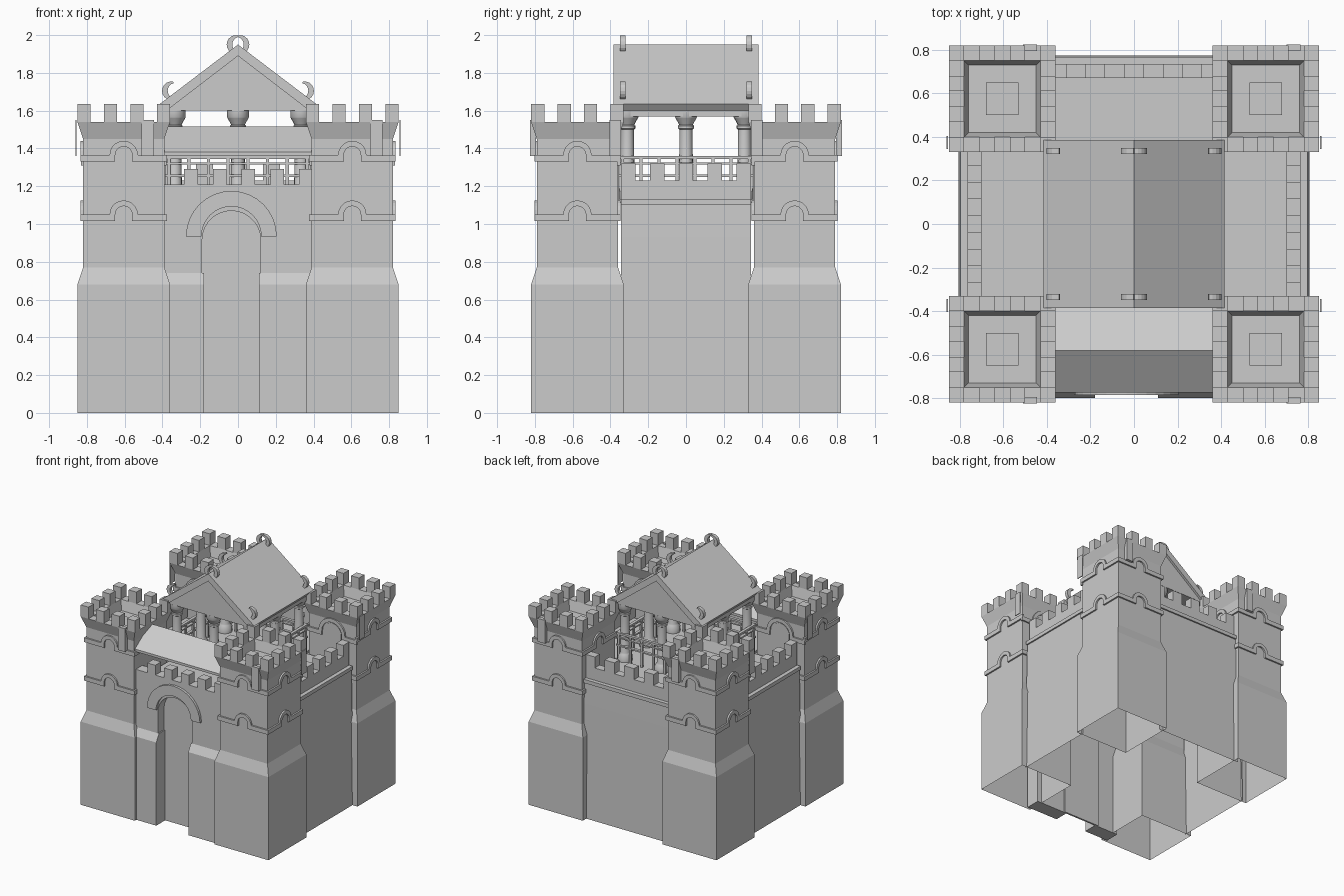
import bpy, bmesh
from math import sin, cos, pi, radians
from mathutils import Matrix, Vector

if "Cube" in bpy.data.objects:
    bpy.data.objects.remove(bpy.data.objects["Cube"])

I = Matrix.Identity(4)
def rot(deg): return Matrix.Rotation(radians(deg), 4, 'Z')

def finish(name, bm, M=I, smooth=False):
    bmesh.ops.recalc_face_normals(bm, faces=bm.faces)
    bm.transform(M)
    me = bpy.data.meshes.new(name)
    bm.to_mesh(me); bm.free()
    ob = bpy.data.objects.new(name, me)
    bpy.context.collection.objects.link(ob)
    if smooth:
        bpy.ops.object.select_all(action='DESELECT')
        ob.select_set(True)
        bpy.context.view_layer.objects.active = ob
        bpy.ops.object.shade_smooth_by_angle(angle=radians(35))
    return ob

def boxes(name, items, M=I):
    bm = bmesh.new()
    for lo, hi in items:
        lo, hi = Vector(lo), Vector(hi)
        s = hi - lo
        bmesh.ops.create_cube(bm, size=1, matrix=Matrix.Translation((lo + hi) / 2) @ Matrix.Diagonal((*s, 1)))
    return finish(name, bm, M)

def prism(name, pts, d0, d1, axis='Y', M=I):
    bm = bmesh.new()
    place = lambda u, v, d: (u, d, v) if axis == 'Y' else (d, u, v)
    f = bm.faces.new([bm.verts.new(place(u, v, d0)) for u, v in pts])
    ext = bmesh.ops.extrude_face_region(bm, geom=[f])
    shift = Vector(place(0, 0, d1 - d0))
    bmesh.ops.translate(bm, vec=shift, verts=[g for g in ext['geom'] if isinstance(g, bmesh.types.BMVert)])
    return finish(name, bm, M)

def sheet(name, pts, x0, x1, M=I):
    # open profile (y, z) swept along x
    bm = bmesh.new()
    rows = [(bm.verts.new((x0, y, z)), bm.verts.new((x1, y, z))) for y, z in pts]
    for a, b in zip(rows, rows[1:]):
        bm.faces.new((a[0], a[1], b[1], b[0]))
    return finish(name, bm, M)

def lathe(name, prof, n, M=I, smooth=False, phase=0.0, cap=True):
    bm = bmesh.new()
    rings = [[bm.verts.new((r * cos(2*pi*i/n + phase), r * sin(2*pi*i/n + phase), z)) for i in range(n)] for r, z in prof]
    for a, b in zip(rings, rings[1:]):
        for i in range(n):
            bm.faces.new((a[i], a[(i+1) % n], b[(i+1) % n], b[i]))
    if cap:
        bm.faces.new(rings[-1])
    return finish(name, bm, M, smooth)

def arc(cx, cz, r, a0, a1, n=10):
    return [(cx + r*cos(radians(a0 + (a1-a0)*i/n)), cz + r*sin(radians(a0 + (a1-a0)*i/n))) for i in range(n+1)]

# ---- Corner towers ----
def hood_band(z, r, w=.227, t=.035):
    # string course that arches over a window
    return ([(-w, z), (-r + .03, z)] + arc(0, z + t, r - .03, 180, 0) + [(r - .03, z), (w, z), (w, z + t)]
            + arc(0, z + t, r, 0, 180) + [(-w, z + t)])

for sx in (-1, 1):
    for sy in (-1, 1):
        T = Matrix.Translation((sx * .605, sy * .575, 0))
        q = 2 ** .5
        lathe("tower", [(h * q, z) for h, z in ((.245, 0), (.245, .68), (.215, .77), (.215, 1.45), (.245, 1.54),
              (.175, 1.54), (.155, 1.46))], 4, T, phase=pi / 4)
        boxes("tower_hatch", [((-.075, -.075, 1.455), (.075, .075, 1.468))], T)
        cells = [(i, j) for i in range(0, 7, 2) for j in range(0, 7, 2) if i in (0, 6) or j in (0, 6)]
        boxes("tower_merlons", [((-.245 + .07*i, -.245 + .07*j, 1.54), (-.175 + .07*i, -.175 + .07*j, 1.635))
              for i, j in cells], T)
        for k in range(4):
            F = T @ rot(90 * k)
            inner = (k == 0 and sy > 0) or (k == 2 and sy < 0)
            prism("lower_string_course", hood_band(1.015, .075), -.228, -.21, 'Y', F)
            if inner:
                prism("upper_string_course", hood_band(1.31, .12), -.228, -.21, 'Y', F)
                prism("walkway_door", [(-.08, 1.13), (.08, 1.13)] + arc(0, 1.345, .08, 0, 180), -.219, -.21, 'Y', F)
            else:
                prism("upper_string_course", hood_band(1.33, .075), -.228, -.21, 'Y', F)
        # hanging drop slabs near the battlements
        boxes("tower_drop_slab", [((.095, sy*.235 - .015, 1.36), (.16, sy*.235 + .015, 1.55))], T)
        boxes("tower_side_slab", [((sx*.252 - .003, -sy*.2 - .03, 1.36), (sx*.252 + .003, -sy*.2 + .03, 1.55))], T)

# ---- Curtain walls: both sides and back ----
for deg, out, half in ((90, .805, .345), (-90, .805, .345), (180, .775, .40)):
    prof = [(0, 0), (.015, .93), (.02, 1.10), (.008, 1.10), (.008, 1.13), (.04, 1.13), (.04, 1.23), (.105, 1.23), (.105, 1.13)]
    sheet("curtain_wall", [(-out + d, z) for d, z in prof], -half, half, rot(deg))
    c = half * 2 / 9
    boxes("wall_merlons", [((-half + c*i, -out + .04, 1.23), (-half + c*(i+1), -out + .105, 1.32))
          for i in range(0, 9, 2)], rot(deg))

# ---- Gate wall ----
gx = -.035
prism("gate_wall", [(-.4, 0), (gx - .155, 0)] + arc(gx, .915, .155, 180, 0, 14)
      + [(gx + .155, 0), (.4, 0), (.4, 1.21), (-.4, 1.21)], -.765, -.68)
prism("gate_door", [(gx - .17, 0), (gx + .17, 0), (gx + .17, 1.09), (gx - .17, 1.09)], -.685, -.67)
prism("gate_arch", arc(gx, .935, .24, 0, 180, 16) + arc(gx, .935, .158, 180, 0, 16), -.785, -.76)
pier = [(-.80, 0), (-.80, .68), (-.765, .74), (-.68, .74), (-.68, 0)]
prism("gate_pier", pier, -.40, gx - .145, 'X')
prism("gate_pier", pier, gx + .145, .40, 'X')
boxes("gate_merlons", [((-.285 + .152*i, -.765, 1.21), (-.213 + .152*i, -.69, 1.29)) for i in range(5)])
prism("gate_roof", [(-.775, 1.38), (-.58, 1.515), (-.385, 1.38), (-.385, 1.36), (-.58, 1.495), (-.775, 1.36)], -.395, .395, 'X')

# ---- Courtyard deck ----
boxes("deck", [((-.77, -.33, 1.11), (.77, .33, 1.13)), ((-.37, .33, 1.11), (.37, .74, 1.13)),
      ((-.37, -.74, 1.11), (.37, -.33, 1.13))])

# ---- Pavilion columns ----
column = [(.055, 1.13), (.055, 1.17), (.042, 1.19), (.038, 1.20), (.034, 1.50), (.042, 1.505), (.042, 1.52),
          (.036, 1.525), (.055, 1.56), (.058, 1.565), (.058, 1.60)]
for i in (-1, 0, 1):
    for j in (-1, 0, 1):
        if i or j:
            lathe("column", column, 16, Matrix.Translation((i*.335, j*.31, 0)), True)

# ---- Railings around the pavilion ----
for k in range(4):
    d, h = (.345, .385) if k % 2 == 0 else (.375, .355)
    rails = [((-h, -d - .012, z), (h, -d + .012, z + t)) for z, t in ((1.345, .016), (1.315, .01), (1.25, .012))]
    posts = [((-h + .02 + (2*h - .04)*i/7 - .008, -d - .008, 1.13), (-h + .02 + (2*h - .04)*i/7 + .008, -d + .008, 1.35))
             for i in range(8)]
    boxes("railing", rails + posts, rot(90 * k))

# ---- Pavilion roof ----
prism("roof", [(0, 1.95), (.415, 1.635), (.385, 1.595), (0, 1.89), (-.385, 1.595), (-.415, 1.635)], -.385, .385)
prism("pediment", [(-.38, 1.60), (.38, 1.60), (0, 1.892)], -.365, .365)
boxes("eave_beams", [((s*.36 - .03, -.35, 1.57), (s*.36 + .03, .35, 1.61)) for s in (-1, 1)])

# ---- Horn ornaments on ridge and eaves ----
horn = arc(0, 0, .05, 80, 280, 10) + arc(.022, 0, .042, 255, 105, 8)
for s in (-1, 1):
    for y in (-.335, .335):
        for x, z in ((.01, 1.95), (.352, 1.705)):
            pts = [(s * (x - u), z + v) for u, v in horn]
            prism("roof_horn", pts, y - .014, y + .014)
